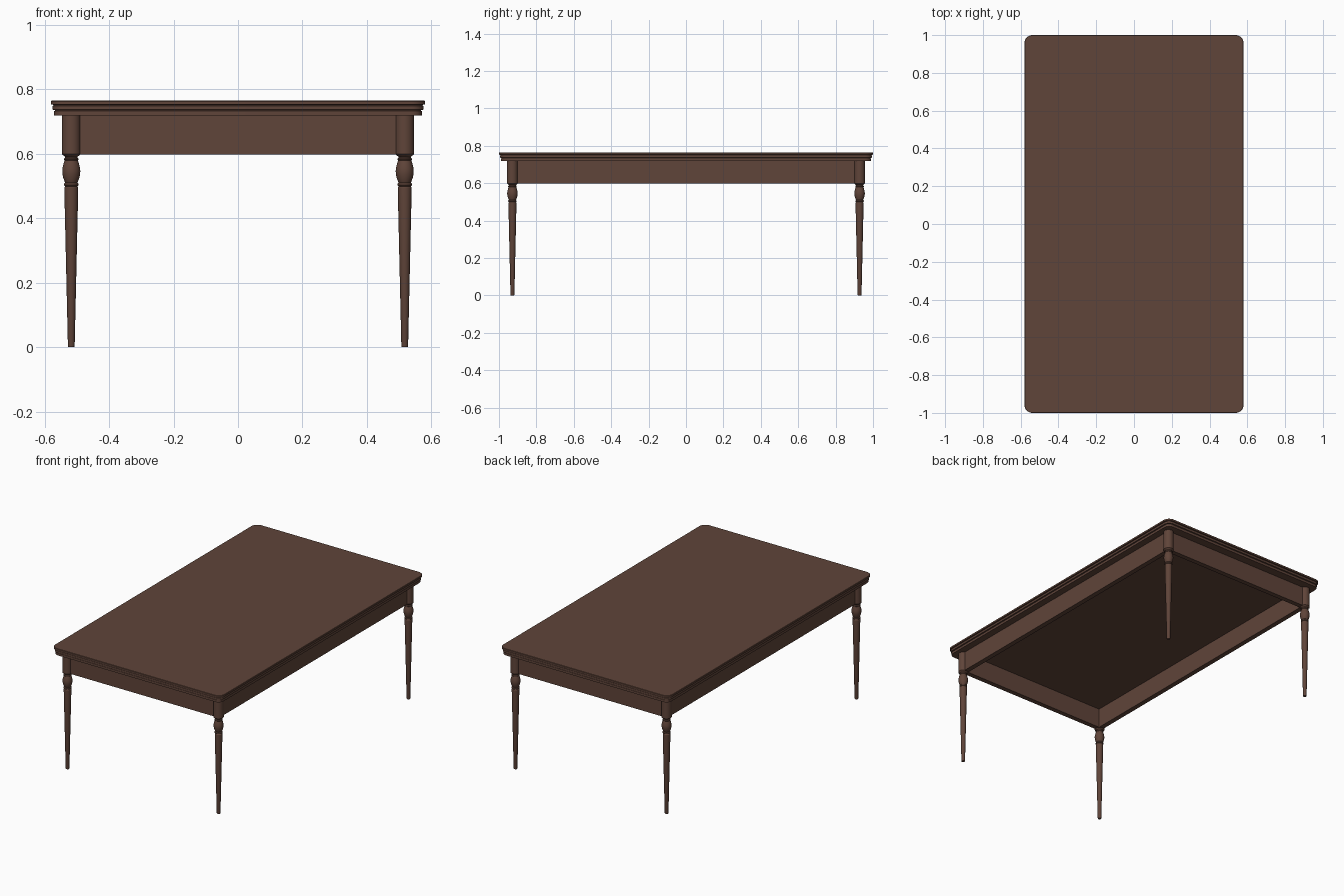
import bpy, bmesh, math

if "Cube" in bpy.data.objects:
    bpy.data.objects.remove(bpy.data.objects["Cube"])

wood = bpy.data.materials.new("dark brown wood")
wood.diffuse_color = (0.115, 0.058, 0.041, 1)
wood.use_nodes = True
wood.node_tree.nodes["Principled BSDF"].inputs["Base Color"].default_value = wood.diffuse_color

LEG_X, LEG_Y = 0.517, 0.928


def finish(name, bm):
    bmesh.ops.recalc_face_normals(bm, faces=bm.faces)
    me = bpy.data.meshes.new(name)
    bm.to_mesh(me)
    bm.free()
    me.materials.append(wood)
    ob = bpy.data.objects.new(name, me)
    bpy.context.collection.objects.link(ob)
    bpy.context.view_layer.objects.active = ob
    ob.select_set(True)
    bpy.ops.object.shade_smooth_by_angle(angle=math.radians(30))
    ob.select_set(False)
    return ob


def loft(name, rings):
    """Skin a stack of closed point rings and cap both ends."""
    bm = bmesh.new()
    loops = [[bm.verts.new(p) for p in ring] for ring in rings]
    n = len(loops[0])
    for a, b in zip(loops, loops[1:]):
        for i in range(n):
            j = (i + 1) % n
            bm.faces.new((a[i], a[j], b[j], b[i]))
    bm.faces.new(loops[0][::-1])
    bm.faces.new(loops[-1])
    return finish(name, bm)


def rounded_rect(hx, hy, r, z, seg=8):
    pts = []
    for k, (sx, sy) in enumerate(((1, 1), (-1, 1), (-1, -1), (1, -1))):
        for i in range(seg + 1):
            a = math.pi / 2 * (k + i / seg)
            pts.append((sx * (hx - r) + r * math.cos(a),
                        sy * (hy - r) + r * math.sin(a), z))
    return pts


def circle(cx, cy, r, z, seg=32):
    return [(cx + r * math.cos(2 * math.pi * i / seg),
             cy + r * math.sin(2 * math.pi * i / seg), z) for i in range(seg)]


# Table top with stepped moulded edge: (inset, height)
edge = [(0.010, 0.718), (0.010, 0.732), (0.013, 0.733), (0.013, 0.735),
        (0.005, 0.736), (0.005, 0.748), (0.008, 0.749), (0.008, 0.751),
        (0.0, 0.752), (0.0, 0.762), (0.002, 0.764)]
loft("table_top", [rounded_rect(0.58 - d, 1.0 - d, 0.042 - d, z) for d, z in edge])

# Apron boards: outer face near the leg centre line, mitred inner frame
OUT, INN = 0.010, -0.020
bm = bmesh.new()
loops = []
for off, z in ((OUT, 0.597), (OUT, 0.719), (INN, 0.719), (INN, 0.597)):
    hx, hy = LEG_X + off, LEG_Y + off
    loops.append([bm.verts.new((sx * hx, sy * hy, z))
                  for sx, sy in ((1, 1), (-1, 1), (-1, -1), (1, -1))])
for k in range(4):
    a, b = loops[k], loops[(k + 1) % 4]
    for i in range(4):
        j = (i + 1) % 4
        bm.faces.new((a[i], a[j], b[j], b[i]))
finish("apron", bm)

# Turned legs: (radius, height)
profile = [(0.0095, 0.0), (0.0105, 0.004), (0.0215, 0.485), (0.0215, 0.494),
           (0.019, 0.498), (0.0225, 0.501), (0.0225, 0.506), (0.019, 0.510),
           (0.021, 0.514), (0.025, 0.525), (0.0275, 0.537), (0.028, 0.546),
           (0.027, 0.556), (0.0235, 0.570), (0.0205, 0.578), (0.023, 0.581),
           (0.023, 0.584), (0.0195, 0.587), (0.0195, 0.590), (0.029, 0.598),
           (0.029, 0.719)]
for yname, sy in (("front", -1), ("back", 1)):
    for xname, sx in (("left", -1), ("right", 1)):
        loft(f"{yname}_{xname}_leg",
             [circle(sx * LEG_X, sy * LEG_Y, r, z) for r, z in profile])
